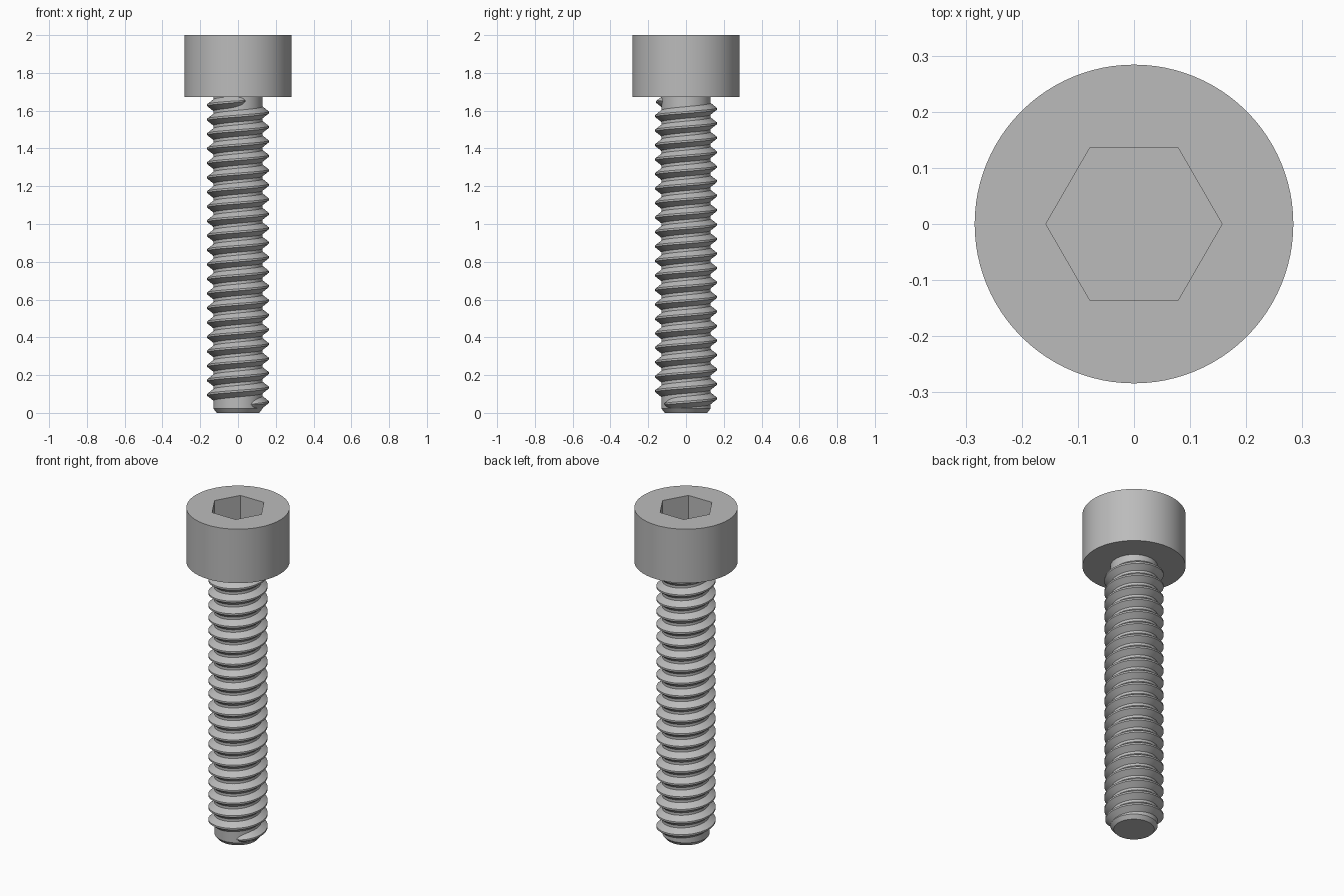
import bpy
import bmesh
from math import pi, cos, sin, radians, sqrt

cube = bpy.data.objects.get("Cube")
if cube:
    bpy.data.objects.remove(cube, do_unlink=True)

SIDES = 96
HEAD_R, HEAD_Z, TOP_Z = 0.284, 1.672, 2.0
HEX_FLAT, HEX_FLOOR = 0.136, 1.82
CORE_R, CREST_R = 0.13, 0.163

steel = bpy.data.materials.new("grey steel")
steel.use_nodes = True
colour = (0.5, 0.5, 0.5, 1)
steel.diffuse_color = colour
steel.node_tree.nodes["Principled BSDF"].inputs["Base Color"].default_value = colour


def finish(bm, name):
    """Turn a bmesh into a smooth object with sharp edges kept."""
    bmesh.ops.recalc_face_normals(bm, faces=bm.faces[:])
    mesh = bpy.data.meshes.new(name)
    bm.to_mesh(mesh)
    bm.free()
    mesh.materials.append(steel)
    obj = bpy.data.objects.new(name, mesh)
    bpy.context.collection.objects.link(obj)
    bpy.ops.object.select_all(action='DESELECT')
    obj.select_set(True)
    bpy.context.view_layer.objects.active = obj
    bpy.ops.object.shade_smooth_by_angle(angle=radians(25))
    return obj


def skin(bm, rings, closed=True):
    """Join neighbouring rings with quads and cap both ends."""
    for low, high in zip(rings, rings[1:]):
        n = len(low)
        for i in range(n):
            j = (i + 1) % n
            bm.faces.new((low[i], low[j], high[j], high[i]))
    bm.faces.new(rings[0][::-1])
    bm.faces.new(rings[-1])


def round_part(name, profile):
    """Loft rings; each profile entry is (radius function of angle, height)."""
    bm = bmesh.new()
    rings = []
    for radius, z in profile:
        ring = []
        for i in range(SIDES):
            a = 2 * pi * i / SIDES
            r = radius(a)
            ring.append(bm.verts.new((r * cos(a), r * sin(a), z)))
        rings.append(ring)
    skin(bm, rings)
    return finish(bm, name)


def circle(r):
    return lambda a: r


def hexagon(a):
    return HEX_FLAT / cos(a % (pi / 3) - pi / 6)


# Cylindrical head with a hexagonal socket
round_part("socket_head", [
    (circle(HEAD_R), HEAD_Z), (circle(HEAD_R), TOP_Z),
    (hexagon, TOP_Z), (hexagon, HEX_FLOOR)])

# Shank core with a chamfered tip
round_part("shank", [
    (circle(0.112), 0), (circle(CORE_R), 0.022), (circle(CORE_R), HEAD_Z + 0.01)])

# Helical thread, rounded off at both ends
bm = bmesh.new()
start, end = radians(-58), radians(21 * 360 - 72)
z_start, z_end = 0.045, 1.652
steps = 21 * 64
rings = []
for i in range(steps + 1):
    t = i / steps
    a = start + (end - start) * t
    z = z_start + (z_end - z_start) * t
    run = min(i, steps - i) / 8
    fade = 1 if run >= 1 else max(0.05, sqrt(1 - (1 - run) ** 2))
    crest = CORE_R + (CREST_R - CORE_R) * fade
    section = [(CORE_R - 0.003, -0.033), (crest, -0.005),
               (crest, 0.005), (CORE_R - 0.003, 0.033)]
    rings.append([bm.verts.new((r * cos(a), r * sin(a), z + h * fade))
                  for r, h in section])
skin(bm, rings)
finish(bm, "thread")
